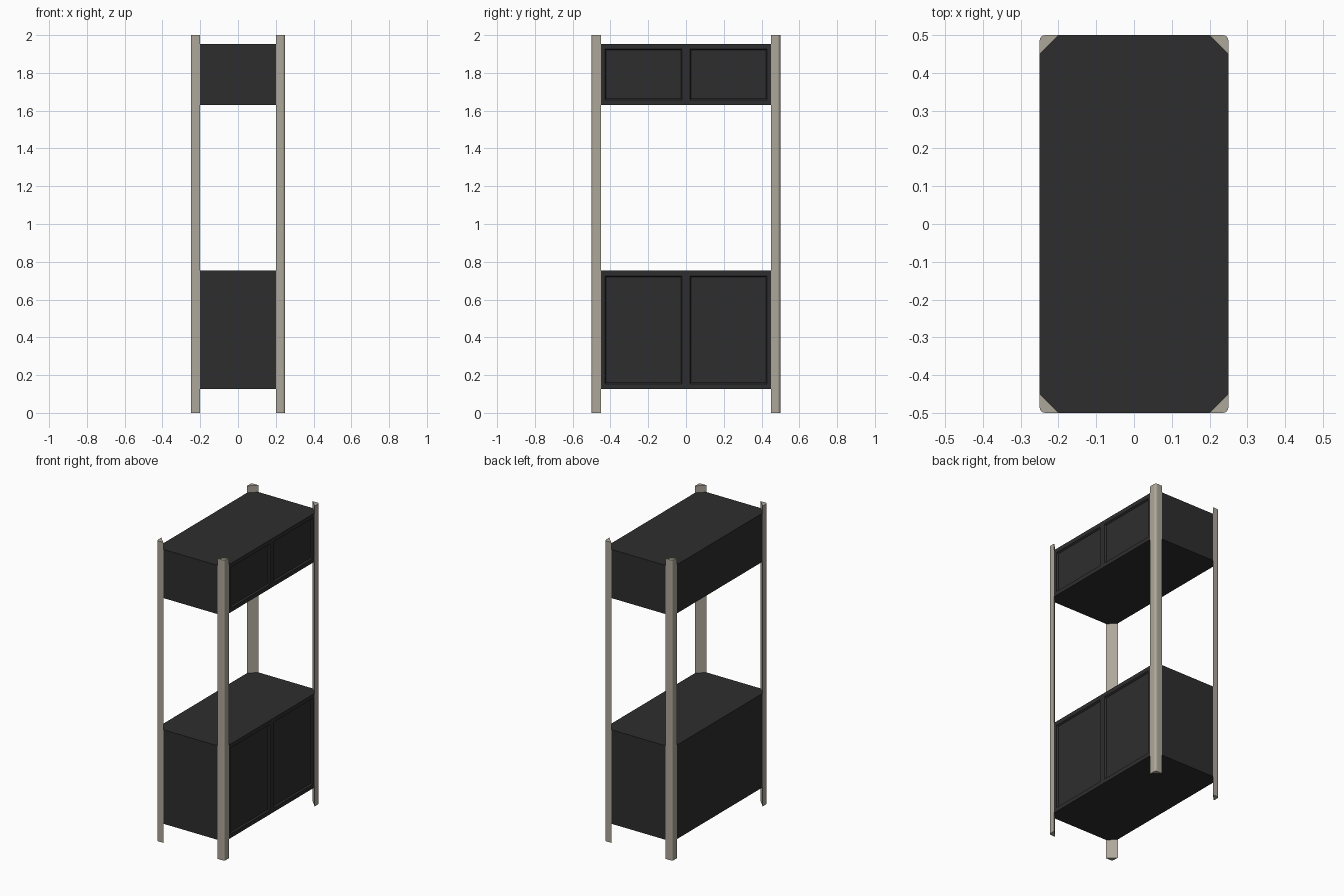
import bpy, bmesh, math
from mathutils import Vector

if "Cube" in bpy.data.objects:
    bpy.data.objects.remove(bpy.data.objects["Cube"])

W, D, C = 0.25, 0.5, 0.05   # half width, half depth, corner cut


def material(name, rgb):
    m = bpy.data.materials.new(name)
    m.diffuse_color = (*rgb, 1.0)
    m.use_nodes = True
    m.node_tree.nodes["Principled BSDF"].inputs["Base Color"].default_value = m.diffuse_color
    return m


dark = material("charcoal", (0.027, 0.027, 0.027))
beige = material("warm_grey", (0.42, 0.39, 0.32))


def prism(bm, outline, z0, z1):
    base = bm.faces.new([bm.verts.new((x, y, z0)) for x, y in outline])
    out = bmesh.ops.extrude_face_region(bm, geom=[base])
    top = [v for v in out["geom"] if isinstance(v, bmesh.types.BMVert)]
    bmesh.ops.translate(bm, verts=top, vec=(0, 0, z1 - z0))
    bmesh.ops.recalc_face_normals(bm, faces=bm.faces)


def finish(bm, name, mat):
    me = bpy.data.meshes.new(name)
    bm.to_mesh(me)
    bm.free()
    me.materials.append(mat)
    ob = bpy.data.objects.new(name, me)
    bpy.context.collection.objects.link(ob)
    return ob


# Cabinets: prisms with cut corners and two recessed doors on the +x side
def cabinet(name, z0, z1):
    bm = bmesh.new()
    prism(bm, [(W, -D + C), (W, D - C), (W - C, D), (-W + C, D),
               (-W, D - C), (-W, -D + C), (-W + C, -D), (W - C, -D)], z0, z1)
    cuts = [((0, y, 0), (0, 1, 0)) for y in (-0.43, -0.02, 0.02, 0.43)]
    cuts += [((0, 0, z), (0, 0, 1)) for z in (z0 + 0.027, z1 - 0.027)]
    for co, no in cuts:
        side = [f for f in bm.faces if f.normal.x > 0.9]
        geom = set(side)
        for f in side:
            geom.update(f.edges)
            geom.update(f.verts)
        bmesh.ops.bisect_plane(bm, geom=list(geom), plane_co=co, plane_no=no)
        bm.normal_update()
    doors = []
    for f in bm.faces:
        c = f.calc_center_median()
        if (f.normal.x > 0.9 and 0.02 < abs(c.y) < 0.43
                and z0 + 0.03 < c.z < z1 - 0.03):
            doors.append(f)
    bmesh.ops.inset_individual(bm, faces=doors, thickness=0.01, depth=-0.01)
    finish(bm, name, dark)


cabinet("lower_cabinet", 0.127, 0.753)
cabinet("upper_cabinet", 1.63, 1.954)

# Corner posts: triangular section with a rounded outer corner
R, SEG = 0.015, 4
for sx, xn in ((-1, "left"), (1, "right")):
    for sy, yn in ((-1, "front"), (1, "back")):
        pts = [(W, D - C)]
        for i in range(SEG + 1):
            a = math.pi / 2 * i / SEG
            pts.append((W - R + R * math.cos(a), D - R + R * math.sin(a)))
        pts.append((W - C, D))
        bm = bmesh.new()
        prism(bm, [(sx * x, sy * y) for x, y in pts], 0, 2)
        finish(bm, f"{yn}_{xn}_post", beige)
